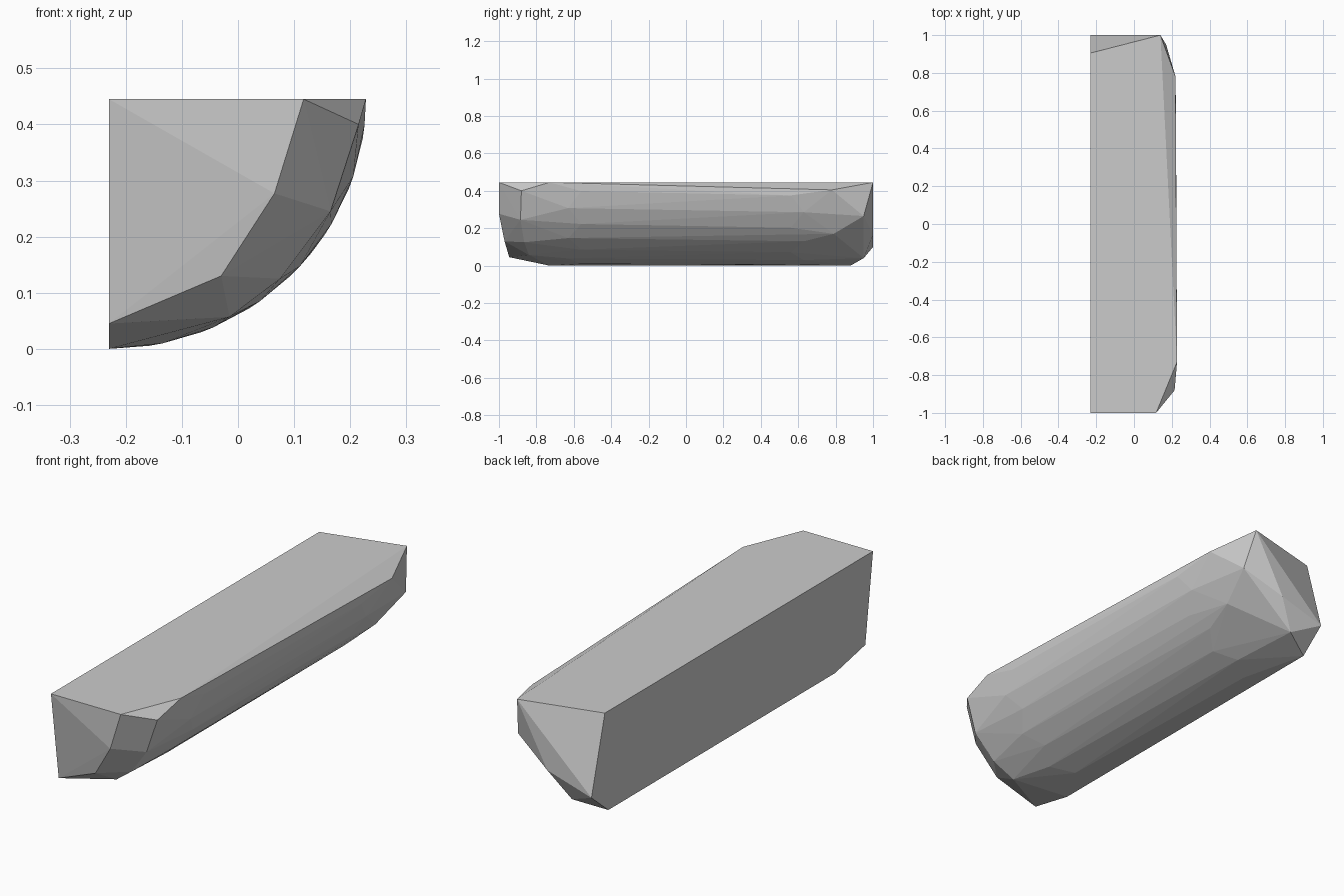
import bpy
import bmesh
from math import cos, sin, radians
from mathutils import Vector

default_cube = bpy.data.objects.get("Cube")
if default_cube:
    bpy.data.objects.remove(default_cube, do_unlink=True)

LEFT, TOP = -0.23, 0.445        # the two flat sawn sides meet along this corner
RADIUS_X, RADIUS_Z = 0.458, 0.445


def make_material(name, value):
    material = bpy.data.materials.new(name)
    material.use_nodes = True
    colour = (value, value, value, 1)
    material.diffuse_color = colour
    material.node_tree.nodes["Principled BSDF"].inputs["Base Color"].default_value = colour
    return material


def arc_point(angle, y):
    """Point on the quarter-round belly, from the top edge down to the base."""
    a = radians(angle)
    return Vector((LEFT + RADIUS_X * cos(a), y, TOP - RADIUS_Z * sin(a)))


def hull_object(name, points, material):
    mesh = bpy.data.meshes.new(name)
    bm = bmesh.new()
    for point in points:
        bm.verts.new(point)
    result = bmesh.ops.convex_hull(bm, input=bm.verts[:])
    unused = set(result["geom_interior"] + result["geom_unused"])
    loose = [v for v in unused if isinstance(v, bmesh.types.BMVert)]
    bmesh.ops.delete(bm, geom=loose, context="VERTS")
    bmesh.ops.dissolve_limit(bm, angle_limit=radians(0.5),
                             verts=bm.verts[:], edges=bm.edges[:])
    bmesh.ops.recalc_face_normals(bm, faces=bm.faces[:])
    bm.to_mesh(mesh)
    bm.free()
    mesh.materials.append(material)
    obj = bpy.data.objects.new(name, mesh)
    bpy.context.collection.objects.link(obj)
    return obj


# Chipped front end: the end facet, then the bevel ring behind it
front_facet = [(LEFT, -1, TOP), (0.117, -1, TOP), (0.065, -1, 0.277),
               (-0.03, -0.97, 0.13), (LEFT, -0.945, 0.045)]
front_ring = [(0.215, -0.88, 0.4), (0.165, -0.885, 0.245),
              (0.075, -0.865, 0.125), (-0.015, -0.84, 0.057)]

# Slanted back end: the leaning facet, then its bevel corners
back_facet = [(LEFT, 0.905, TOP), (0.14, 1, TOP),
              (-0.01, 1, 0.166), (LEFT, 1, 0.1)]
back_ring = [(0.17, 0.95, 0.265), (-0.098, 0.95, 0.04),
             (0.22, 0.78, 0.405), (0.13, 0.79, 0.17)]

# Rounded belly: arcs staggered along the length give long sliver facets
belly = [arc_point(0, -0.73), arc_point(90, -0.73), arc_point(90, 0.88)]
for step, angle in enumerate(range(6, 90, 12)):
    stagger = 0.07 * (step % 2)
    belly.append(arc_point(angle, -0.56 - stagger))
    belly.append(arc_point(angle + 3, 0.56 + stagger))

stone = make_material("stone grey", 0.6)
hull_object("quarter_round_beam",
            front_facet + front_ring + back_facet + back_ring + belly, stone)
